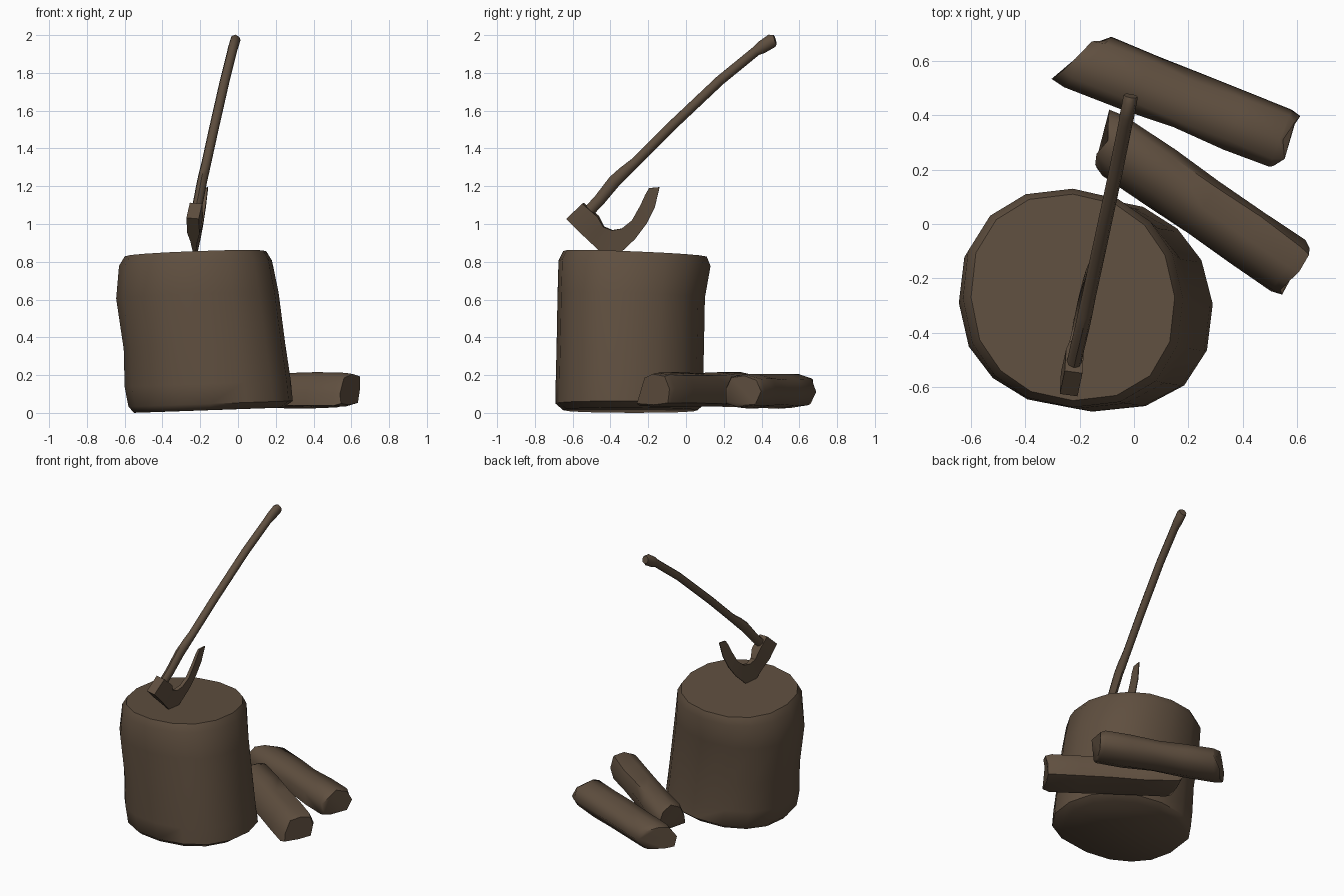
import bpy, bmesh, math, random
from mathutils import Vector

if "Cube" in bpy.data.objects:
    bpy.data.objects.remove(bpy.data.objects["Cube"])

random.seed(4)
mat = bpy.data.materials.new("weathered brown")
mat.diffuse_color = (0.115, 0.078, 0.05, 1)
mat.use_nodes = True
mat.node_tree.nodes["Principled BSDF"].inputs["Base Color"].default_value = mat.diffuse_color


def loft(name, rings, angle):
    """Skin a list of equal-length vertex rings and cap both ends."""
    bm = bmesh.new()
    vs = [[bm.verts.new(p) for p in r] for r in rings]
    n = len(rings[0])
    for a, b in zip(vs, vs[1:]):
        for i in range(n):
            j = (i + 1) % n
            bm.faces.new((a[i], a[j], b[j], b[i]))
    bm.faces.new(vs[0][::-1])
    bm.faces.new(vs[-1])
    bmesh.ops.recalc_face_normals(bm, faces=bm.faces)
    me = bpy.data.meshes.new(name)
    bm.to_mesh(me)
    bm.free()
    ob = bpy.data.objects.new(name, me)
    bpy.context.collection.objects.link(ob)
    me.materials.append(mat)
    bpy.ops.object.select_all(action='DESELECT')
    ob.select_set(True)
    bpy.context.view_layer.objects.active = ob
    bpy.ops.object.shade_smooth_by_angle(angle=math.radians(angle))
    return ob


# Chopping block: rings of (z, xmin, xmax, ymin, ymax), leaning and lumpy
profile = [(0.012, -.55, .24, -.65, .06), (0.045, -.58, .29, -.69, .10),
           (0.15, -.60, .28, -.69, .09), (0.35, -.605, .25, -.685, .095),
           (0.62, -.645, .215, -.68, .10), (0.80, -.63, .18, -.675, .13),
           (0.85, -.60, .15, -.65, .11)]
N = 16
lump = [1 - .035 * math.sin(4 * math.pi * i / N)
        + (random.uniform(-.008, .008) if i % 4 else 0) for i in range(N)]


def power(v):
    return math.copysign(abs(v) ** 0.9, v)


rings = []
for z, x0, x1, y0, y1 in profile:
    ring = []
    for i in range(N):
        t = 2 * math.pi * i / N
        x = (x0 + x1) / 2 + (x1 - x0) / 2 * lump[i] * power(math.cos(t))
        y = (y0 + y1) / 2 + (y1 - y0) / 2 * lump[i] * power(math.sin(t))
        ring.append((x, y, max(0, z - .008 * (z > .7) + .035 * (x + .22)
                               - .045 * z * (y + .27))))
    rings.append(ring)
loft("chopping_block", rings, 50)


# The axe lies in one leaning plane: x follows from y and z
def on_axe(y, z):
    return Vector((-.242 + .135 * y + .084 * z, y, z))


side = Vector((1, -.135, -.084)).normalized()

# Axe handle: (y, z, radius) along a gentle curve with swell and knob
path = [(-.56, 1.02, .03), (-.46, 1.125, .031), (-.38, 1.225, .034), (-.33, 1.272, .032),
        (-.27, 1.325, .026), (-.085, 1.51, .026), (.18, 1.76, .026), (.37, 1.915, .026),
        (.40, 1.935, .034), (.455, 1.97, .037), (.472, 1.975, .026)]
pts = [on_axe(y, z) for y, z, r in path]
rings = []
for k, p in enumerate(pts):
    d = (pts[min(k + 1, len(pts) - 1)] - pts[max(k - 1, 0)]).normalized()
    up = d.cross(side).normalized()
    r = path[k][2]
    rings.append([p + side * (min(r, .027) * math.cos(math.pi * i / 4))
                  + up * (r * math.sin(math.pi * i / 4)) for i in range(8)])
loft("axe_handle", rings, 50)

# Axe head: (edge y, edge z, back y, back z, half thickness at edge, at back)
head = [(-.63, 1.03, -.545, 1.11, .033, .033), (-.55, .95, -.465, 1.04, .033, .033),
        (-.505, .905, -.435, .985, .018, .02), (-.435, .835, -.39, .967, .005, .014),
        (-.36, .835, -.34, .976, .003, .012), (-.27, .92, -.285, 1.02, .003, .012),
        (-.21, 1.0, -.24, 1.10, .003, .011), (-.165, 1.09, -.215, 1.155, .003, .01),
        (-.14, 1.195, -.195, 1.19, .003, .007)]
rings = []
for ey, ez, by, bz, te, tb in head:
    e, b = on_axe(ey, ez), on_axe(by, bz)
    rings.append([e - side * te, e + side * te, b + side * tb, b - side * tb])
loft("axe_head", rings, 30)


# Split logs: cross-section (u, z) swept along s, with skewed broken ends
def log(name, axis, centre_u, s0, s1, skew0, section):
    a = Vector((axis[0], axis[1], 0)).normalized()
    u = Vector((-a.y, a.x, 0))
    rings = []
    for f, scale in ((0, .88), (.05, .99), (.3, 1), (.52, .97), (.75, 1), (.96, 1), (1, .9)):
        ring = []
        for q, z in section:
            s = s0 + (s1 - s0) * f + skew0 * q * (1 - f) ** 2
            if f in (0, 1):
                s += random.uniform(-.025, .012) * (1 if f else -1)
            w = q * scale + (random.uniform(-.006, .006))
            h = .11 + (z - .11) * scale + random.uniform(-.004, .004)
            ring.append(a * s + u * (centre_u + w) + Vector((0, 0, h)))
        rings.append(ring)
    loft(name, rings, 60)


log("split_log_back", (.93, -.367), .49, -.42, .42, .45,
    [(.117, .11), (.085, .18), (0, .208), (-.075, .195), (-.113, .13),
     (-.105, .05), (-.04, .025), (.07, .04)])
log("split_log_front", (.826, -.563), .195, -.27, .59, -.3,
    [(.113, .13), (.085, .2), (0, .215), (-.065, .19), (-.108, .10),
     (-.118, .042), (0, .033), (.09, .05)])
